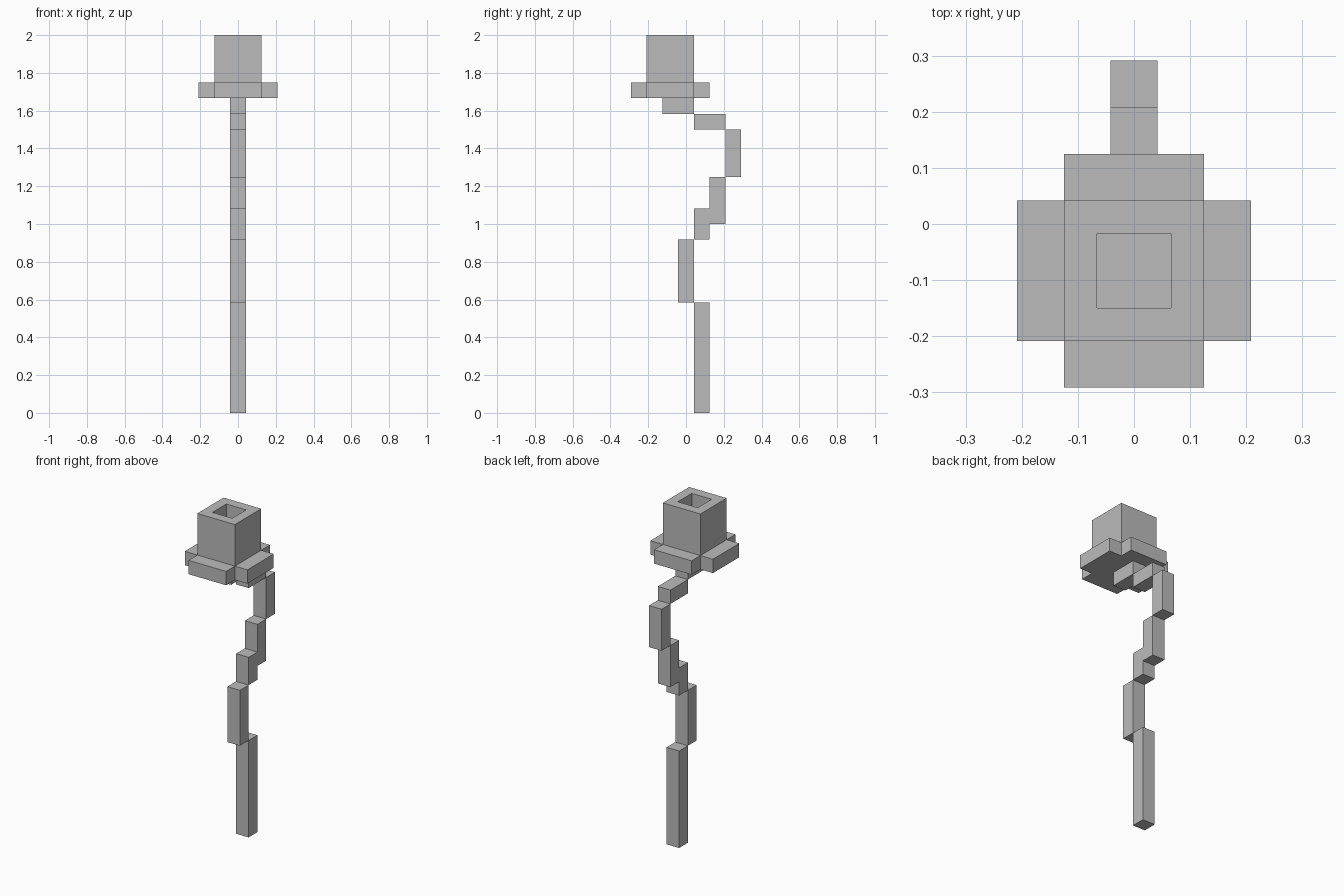
import bpy
import bmesh

U = 1 / 12  # size of one building block

old = bpy.data.objects.get("Cube")
if old:
    bpy.data.objects.remove(old, do_unlink=True)

grey = bpy.data.materials.new("plain grey")
grey.use_nodes = True
colour = (0.5, 0.5, 0.5, 1)
grey.diffuse_color = colour
grey.node_tree.nodes["Principled BSDF"].inputs["Base Color"].default_value = colour


def finish(name, bm):
    bmesh.ops.recalc_face_normals(bm, faces=bm.faces)
    mesh = bpy.data.meshes.new(name)
    bm.to_mesh(mesh)
    bm.free()
    mesh.materials.append(grey)
    obj = bpy.data.objects.new(name, mesh)
    bpy.context.collection.objects.link(obj)
    return obj


def prism(name, outline, z0, z1):
    """Extrude an outline, given in blocks, from z0 up to z1."""
    bm = bmesh.new()
    face = bm.faces.new([bm.verts.new((x * U, y * U, z0 * U)) for x, y in outline])
    top = bmesh.ops.extrude_face_region(bm, geom=[face])["geom"]
    verts = [v for v in top if isinstance(v, bmesh.types.BMVert)]
    bmesh.ops.translate(bm, verts=verts, vec=(0, 0, (z1 - z0) * U))
    return finish(name, bm)


def box(name, half_x, y0, y1, z0, z1):
    outline = [(-half_x, y0), (half_x, y0), (half_x, y1), (-half_x, y1)]
    return prism(name, outline, z0, z1)


# Crooked stem, bottom to top: y range and z range of each piece
stem = [
    ("stem_base", 0.5, 1.5, 0, 7),
    ("stem_lower", -0.5, 0.5, 7, 11),
    ("stem_knee", 0.5, 1.5, 11, 13),
    ("stem_middle", 1.5, 2.5, 12, 15),
    ("stem_upper", 2.5, 3.5, 15, 18),
    ("stem_bend", 0.5, 2.5, 18, 19),
    ("stem_neck", -1.5, 0.5, 19, 20),
]
for name, *span in stem:
    box(name, 0.5, *span)

# Cross-shaped petal ring
cy, inner, outer = -1, 1.5, 2.5
corner = [(outer, -inner), (outer, inner), (inner, inner)]
cross = []
for turn in range(4):
    for x, y in corner:
        for _ in range(turn):
            x, y = -y, x
        cross.append((x, y + cy))
prism("petals", cross, 20, 21)

# Trumpet block with a square well sunk in its top
trumpet = box("trumpet", 1.5, -2.5, 0.5, 21, 24)
bm = bmesh.new()
bm.from_mesh(trumpet.data)
top = max(bm.faces, key=lambda f: f.calc_center_median().z)
bmesh.ops.inset_region(bm, faces=[top], thickness=U)
well = bmesh.ops.extrude_discrete_faces(bm, faces=[top])["faces"][0]
bmesh.ops.translate(bm, verts=well.verts, vec=(0, 0, -2 * U))
bm.to_mesh(trumpet.data)
bm.free()
